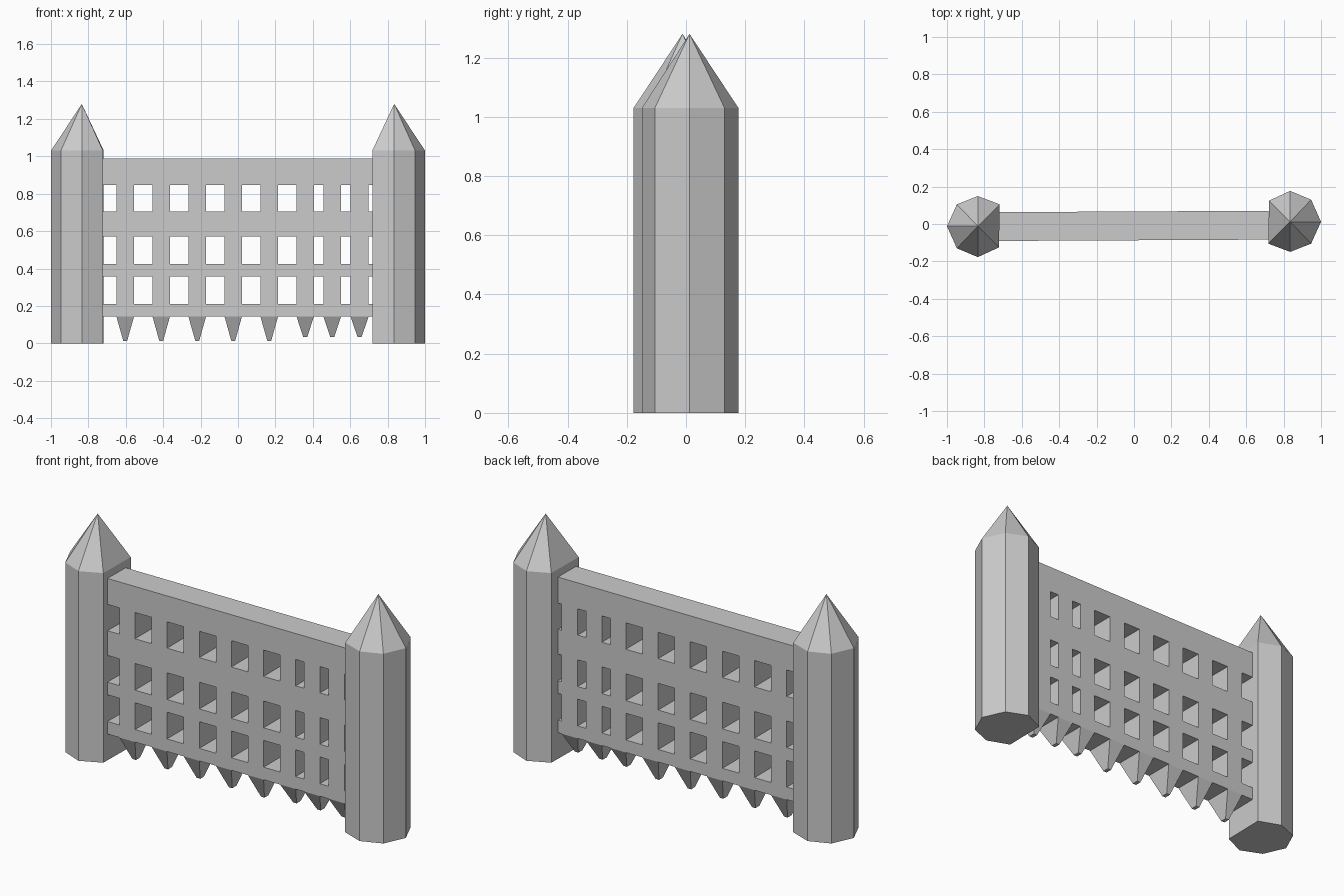
import bpy, bmesh
from mathutils import Vector

cube = bpy.data.objects.get("Cube")
if cube:
    bpy.data.objects.remove(cube, do_unlink=True)

stone = bpy.data.materials.new("grey_stone")
stone.use_nodes = True
COLOUR = (0.6, 0.6, 0.6, 1)
stone.diffuse_color = COLOUR
stone.node_tree.nodes["Principled BSDF"].inputs["Base Color"].default_value = COLOUR


def finish(bm, name):
    bmesh.ops.recalc_face_normals(bm, faces=bm.faces[:])
    mesh = bpy.data.meshes.new(name)
    bm.to_mesh(mesh)
    bm.free()
    mesh.materials.append(stone)
    obj = bpy.data.objects.new(name, mesh)
    bpy.context.collection.objects.link(obj)
    return obj


# Towers: seven-sided prism with a pointed roof, flat side towards the wall
OUTLINE = [(1, 0.012), (0.947, 0.13), (0.835, 0.177), (0.722, 0.125),
           (0.718, -0.105), (0.835, -0.149), (0.947, -0.105)]
EAVES, PEAK = 1.03, 1.28


def tower(name, side):
    bm = bmesh.new()
    base = [bm.verts.new((side * x, side * y, 0)) for x, y in OUTLINE]
    eaves = [bm.verts.new((side * x, side * y, EAVES)) for x, y in OUTLINE]
    apex = bm.verts.new((side * 0.835, side * 0.012, PEAK))
    bm.faces.new(base)
    for i in range(len(base)):
        j = (i + 1) % len(base)
        bm.faces.new((base[i], base[j], eaves[j], eaves[i]))
        bm.faces.new((eaves[i], eaves[j], apex))
    finish(bm, name)


tower("left_tower", 1)
tower("right_tower", -1)

# Gate: a grid of cells with every odd column and row left open
XS = [-0.722, -0.65, -0.556, -0.457, -0.364, -0.265, -0.171, -0.072, 0.021,
      0.12, 0.214, 0.313, 0.406, 0.457, 0.551, 0.602, 0.698, 0.72]
ZS = [0.143, 0.211, 0.356, 0.425, 0.57, 0.704, 0.847, 0.988]
FRONT, BACK = -0.087, 0.067

bm = bmesh.new()
grid = [[bm.verts.new((x, FRONT, z)) for z in ZS] for x in XS]
for i in range(len(XS) - 1):
    for j in range(len(ZS) - 1):
        if i % 2 == 0 and j % 2 == 1:
            continue
        bm.faces.new((grid[i][j], grid[i + 1][j], grid[i + 1][j + 1], grid[i][j + 1]))
extruded = bmesh.ops.extrude_face_region(bm, geom=bm.faces[:], use_keep_orig=True)
back = [v for v in extruded["geom"] if isinstance(v, bmesh.types.BMVert)]
bmesh.ops.translate(bm, verts=back, vec=(0, BACK - FRONT, 0))
bmesh.ops.recalc_face_normals(bm, faces=bm.faces[:])

# Spikes: pull the underside of each upright bar down to a blunt tip
bm.normal_update()
for i in range(1, len(XS) - 1, 2):
    middle = (XS[i] + XS[i + 1]) / 2
    under = next(f for f in bm.faces if f.normal.z < -0.9
                 and (f.calc_center_median() - Vector((middle, (FRONT + BACK) / 2, ZS[0]))).length < 0.01)
    tip = bmesh.ops.extrude_discrete_faces(bm, faces=[under])["faces"][0]
    centre = tip.calc_center_median()
    depth = 0.13 if middle < 0.3 else 0.11
    for v in tip.verts:
        v.co = centre + (v.co - centre) * 0.22 - Vector((0, 0, depth))

# The gate stands very slightly askew between the towers
for v in bm.verts:
    v.co.y += 0.005 * v.co.x
bmesh.ops.dissolve_limit(bm, angle_limit=0.01, verts=bm.verts[:], edges=bm.edges[:])
finish(bm, "gate_lattice")
